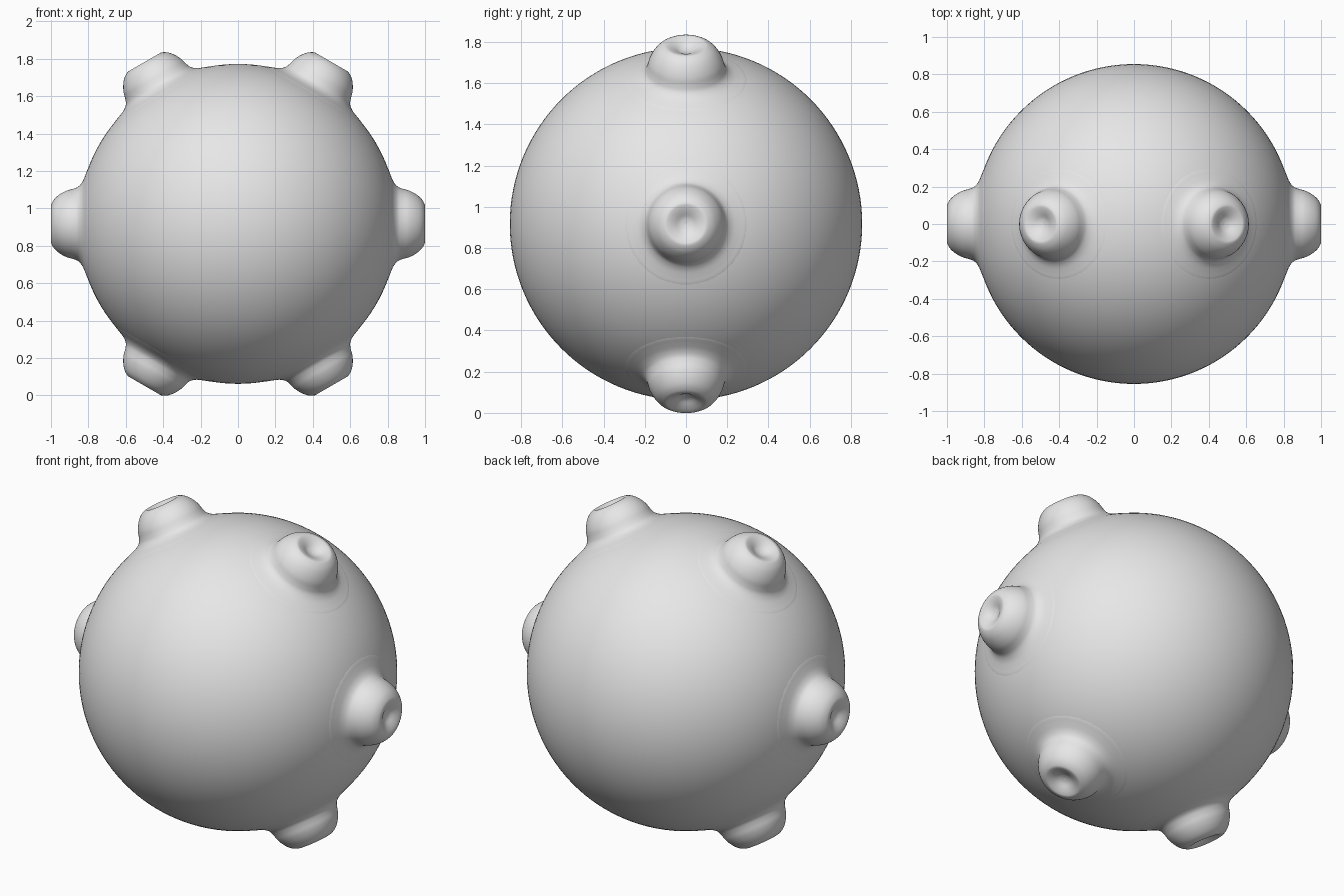
import bpy
import bmesh
import math
from mathutils import Matrix, Vector

if "Cube" in bpy.data.objects:
    bpy.data.objects.remove(bpy.data.objects["Cube"], do_unlink=True)

RADIUS = 0.855
CENTRE = Vector((0, 0, 0.917))

grey = bpy.data.materials.new("plain_grey")
grey.use_nodes = True
grey.diffuse_color = (0.8, 0.8, 0.8, 1)
grey.node_tree.nodes["Principled BSDF"].inputs["Base Color"].default_value = (0.8, 0.8, 0.8, 1)


def add_object(name, bm):
    bmesh.ops.recalc_face_normals(bm, faces=bm.faces[:])
    for face in bm.faces:
        face.smooth = True
    mesh = bpy.data.meshes.new(name)
    bm.to_mesh(mesh)
    bm.free()
    mesh.materials.append(grey)
    obj = bpy.data.objects.new(name, mesh)
    bpy.context.collection.objects.link(obj)
    return obj


def smooth_path(points, steps=4):
    """Catmull-Rom curve through the points."""
    pts = [Vector(p) for p in points]
    pts = [2 * pts[0] - pts[1]] + pts + [2 * pts[-1] - pts[-2]]
    path = []
    for a, b, c, d in zip(pts, pts[1:], pts[2:], pts[3:]):
        for i in range(steps):
            t = i / steps
            path.append(0.5 * (2 * b + (c - a) * t + (2 * a - 5 * b + 4 * c - d) * t**2
                               + (3 * b - a - 3 * c + d) * t**3))
    return path + [pts[-2]]


# Main ball
bm = bmesh.new()
bmesh.ops.create_uvsphere(bm, u_segments=128, v_segments=64, radius=RADIUS)
add_object("ball", bm).location = CENTRE

# Knob profile (radius, height from ball centre): dimple, rounded rim, wall, fillet
profile = smooth_path([
    (0, 0.965), (0.03, 0.971), (0.06, 0.987), (0.085, 0.997), (0.105, 0.998),
    (0.135, 0.98), (0.16, 0.95), (0.178, 0.915), (0.188, 0.88), (0.2, 0.853),
    (0.225, 0.832), (0.26, 0.8165), (0.29, 0.8048), (0.31, 0.792),
])


def add_knob(name, angle):
    bm = bmesh.new()
    verts = [bm.verts.new((r, 0, h)) for r, h in profile]
    edges = [bm.edges.new(pair) for pair in zip(verts, verts[1:])]
    bmesh.ops.spin(bm, geom=verts + edges, cent=(0, 0, 0), axis=(0, 0, 1),
                   angle=math.tau, steps=64, use_merge=True)
    bmesh.ops.remove_doubles(bm, verts=bm.verts[:], dist=0.0001)
    knob = add_object(name, bm)
    knob.matrix_world = Matrix.Translation(CENTRE) @ Matrix.Rotation(angle, 4, "Y")


# Six knobs evenly spaced around the upright ring
names = ["upper_left", "left", "lower_left", "lower_right", "right", "upper_right"]
for i, name in enumerate(names):
    add_knob(name + "_knob", math.radians(30 + 60 * i))
